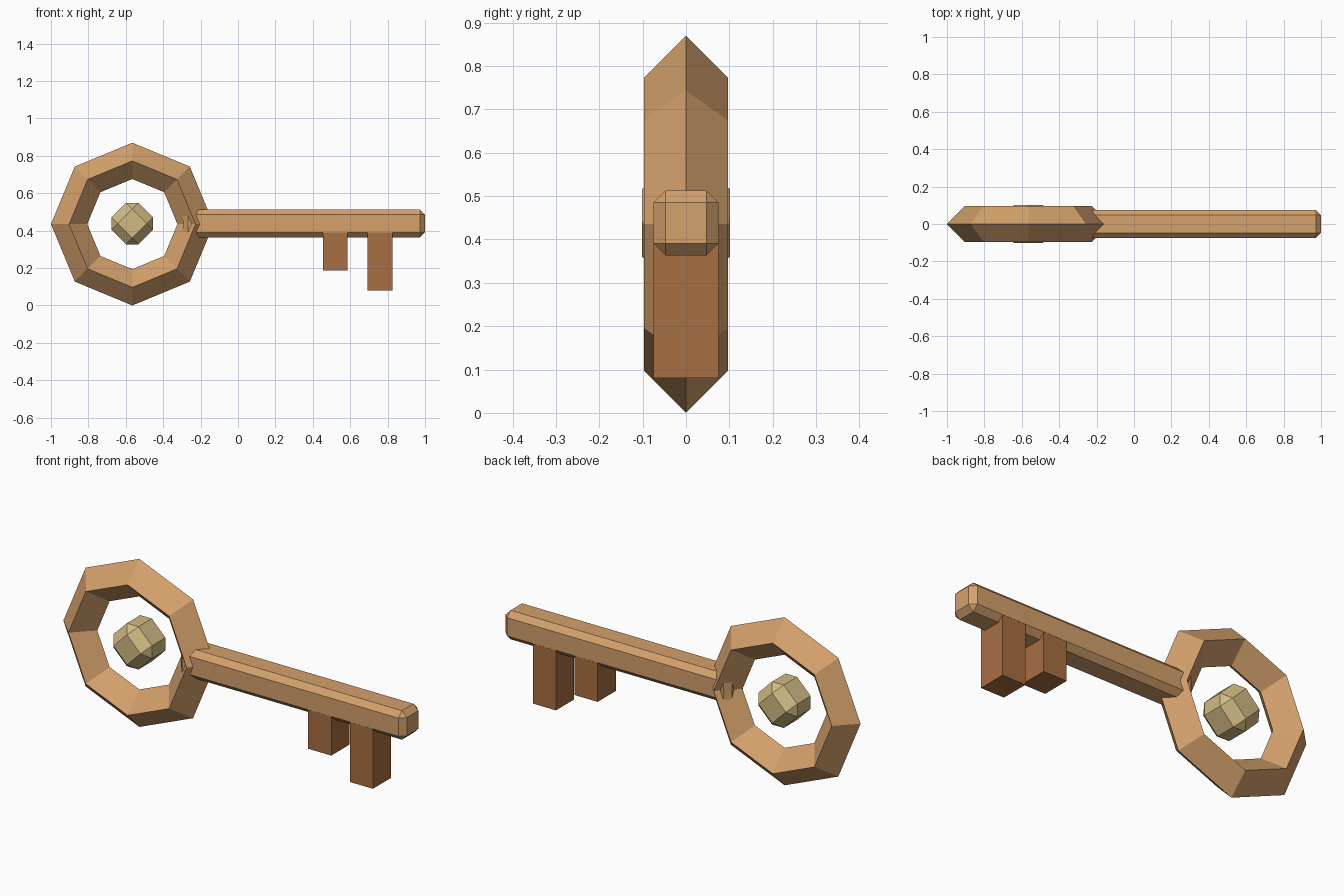
import bpy, bmesh
from math import radians
from mathutils import Matrix

if "Cube" in bpy.data.objects:
    bpy.data.objects.remove(bpy.data.objects["Cube"], do_unlink=True)


def material(name, rgb):
    mat = bpy.data.materials.new(name)
    mat.use_nodes = True
    mat.diffuse_color = (*rgb, 1)
    bsdf = next(n for n in mat.node_tree.nodes if n.type == 'BSDF_PRINCIPLED')
    bsdf.inputs["Base Color"].default_value = (*rgb, 1)
    return mat


def box(name, center, size, mat, bevel=0.0, turn=0.0):
    """Box with chamfered edges, turned around the y axis."""
    bm = bmesh.new()
    bmesh.ops.create_cube(bm, size=1)
    bmesh.ops.scale(bm, vec=size, verts=bm.verts)
    if bevel:
        bmesh.ops.bevel(bm, geom=bm.edges[:], offset=bevel, segments=1,
                        affect='EDGES', clamp_overlap=True)
    bmesh.ops.rotate(bm, verts=bm.verts, matrix=Matrix.Rotation(radians(turn), 3, 'Y'))
    mesh = bpy.data.meshes.new(name)
    bm.to_mesh(mesh)
    bm.free()
    mesh.materials.append(mat)
    obj = bpy.data.objects.new(name, mesh)
    obj.location = center
    bpy.context.collection.objects.link(obj)
    return obj


copper = material("light copper", (0.66, 0.356, 0.15))
dark_copper = material("dark copper", (0.39, 0.156, 0.055))
gold = material("pale gold", (0.638, 0.497, 0.231))

RING_X, AXIS_Z = -0.565, 0.435

# Eight-sided bow ring with a diamond section
bpy.ops.mesh.primitive_torus_add(major_segments=8, minor_segments=4,
                                 major_radius=0.338, minor_radius=0.097,
                                 location=(RING_X, 0, AXIS_Z),
                                 rotation=(radians(90), 0, 0))
ring = bpy.context.object
ring.name = "bow_ring"
ring.data.materials.append(copper)
ring.data.shade_flat()

# Gem floating in the ring
box("center_gem", (RING_X, 0, AXIS_Z + 0.003), (0.204, 0.204, 0.204), gold, 0.047, 45)

# Chamfered shaft, poking through the ring
x0, x1 = -0.295, 1.0
box("shaft", ((x0 + x1) / 2, 0, AXIS_Z + 0.003), (x1 - x0, 0.15, 0.15), copper, 0.028)

# Teeth hanging from the shaft
TOOTH_TOP = 0.392
for name, x, bottom in (("short_tooth", 0.52, 0.188), ("long_tooth", 0.759, 0.08)):
    box(name, (x, 0, (TOOTH_TOP + bottom) / 2), (0.133, 0.149, TOOTH_TOP - bottom), dark_copper)
